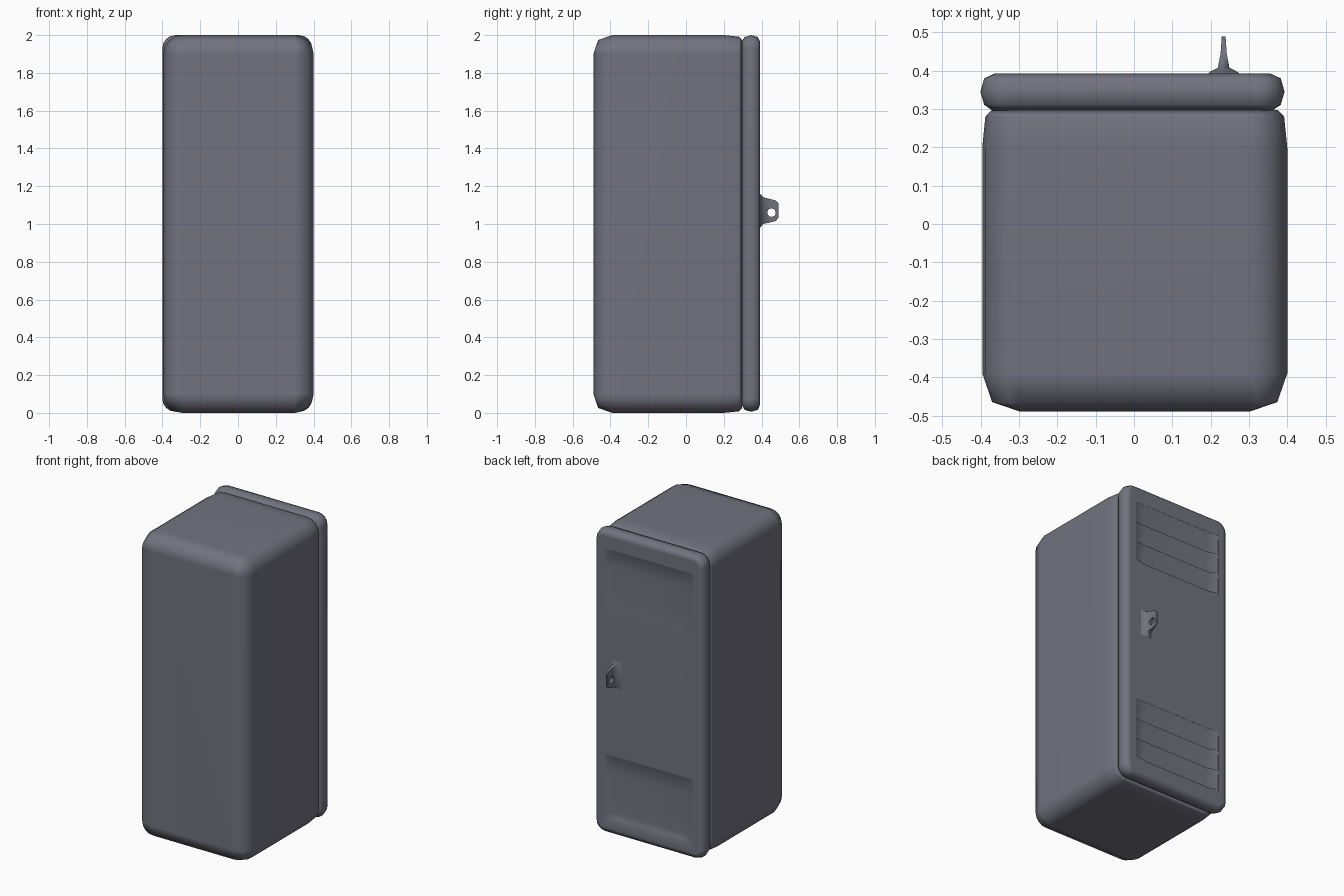
import bpy, bmesh, math

if "Cube" in bpy.data.objects:
    bpy.data.objects.remove(bpy.data.objects["Cube"])

# Dark blue-grey painted metal
paint = bpy.data.materials.new("dark_paint")
paint.diffuse_color = (0.17, 0.17, 0.215, 1)
paint.use_nodes = True
paint.node_tree.nodes["Principled BSDF"].inputs["Base Color"].default_value = paint.diffuse_color


def loft(name, rings):
    """Skin a list of equal-length point rings and cap both ends."""
    bm = bmesh.new()
    vs = [[bm.verts.new(p) for p in r] for r in rings]
    n = len(rings[0])
    for a, b in zip(vs, vs[1:]):
        for i in range(n):
            j = (i + 1) % n
            bm.faces.new((a[i], a[j], b[j], b[i]))
    bm.faces.new(vs[0])
    bm.faces.new(vs[-1])
    bmesh.ops.recalc_face_normals(bm, faces=bm.faces)
    me = bpy.data.meshes.new(name)
    bm.to_mesh(me)
    bm.free()
    me.materials.append(paint)
    ob = bpy.data.objects.new(name, me)
    bpy.context.collection.objects.link(ob)
    return ob


def rounded(cx, cz, hx, hz, y, inset, radius, segs=4):
    """Rounded rectangle ring in the xz plane."""
    hx, hz = hx - inset, hz - inset
    r = max(radius - inset, 0.004)
    pts = []
    for k, (sx, sz) in enumerate(((1, 1), (-1, 1), (-1, -1), (1, -1))):
        for i in range(segs + 1):
            a = math.pi / 2 * (k + i / segs)
            pts.append((cx + sx * (hx - r) + r * math.cos(a), y,
                        cz + sz * (hz - r) + r * math.sin(a)))
    return pts


def cut(ob, cutter):
    m = ob.modifiers.new("cut", 'BOOLEAN')
    m.operation, m.solver, m.object = 'DIFFERENCE', 'EXACT', cutter
    bpy.context.view_layer.objects.active = ob
    bpy.ops.object.modifier_apply(modifier=m.name)
    bpy.data.objects.remove(cutter, do_unlink=True)


def smooth(ob, angle):
    bpy.ops.object.select_all(action='DESELECT')
    ob.select_set(True)
    bpy.context.view_layer.objects.active = ob
    bpy.ops.object.shade_smooth_by_angle(angle=math.radians(angle))
    w = ob.modifiers.new("weighted", 'WEIGHTED_NORMAL')
    w.keep_sharp = True


# Cabinet: large rounding at the closed end, small at the door end
body = loft("cabinet_body", [
    rounded(0.002, 1.0, 0.398, 1.0, y, inset, 0.1)
    for y, inset in ((-0.49, 0.1), (-0.465, 0.026), (-0.39, 0), (0.2, 0),
                     (0.28, 0.008), (0.297, 0.024))])
smooth(body, 80)

# Door slab with rounded rim
door = loft("door", [
    rounded(-0.004, 1.003, 0.397, 0.997, y, inset, 0.07)
    for y, inset in ((0.296, 0.032), (0.311, 0.01), (0.345, 0), (0.38, 0.01),
                     (0.393, 0.038))])

# Louvre recesses: sawtooth profile, fading out at both ends
FACE = 0.393
for top in (1.88, 0.53):
    prof = [(0.43, top), (FACE - 0.001, top)]
    for k in range(1, 4):
        lip = top - 0.135 * k
        prof += [(0.355, lip + 0.016), (0.388 if k < 3 else FACE, lip)]
    prof.append((0.43, prof[-1][1]))
    rings = []
    for x, f in ((-0.325, 0.04), (-0.25, 1), (0.24, 1), (0.315, 0.04)):
        rings.append([(x, y if y > FACE else FACE - (FACE - y) * f, z)
                      for y, z in prof])
    cut(door, loft("louvre_cutter", rings))
smooth(door, 65)

# Padlock tab: flared base thinning to a plate with a hole
tab = loft("padlock_tab", [
    [(0.234 - h, y, z0), (0.234 + h, y, z0), (0.234 + h, y, z1), (0.234 - h, y, z1)]
    for y, h, z0, z1 in ((0.385, 0.05, 0.975, 1.165), (0.397, 0.036, 0.985, 1.155),
                         (0.408, 0.015, 1.0, 1.142), (0.445, 0.008, 1.008, 1.132),
                         (0.474, 0.006, 1.015, 1.125), (0.490, 0.005, 1.033, 1.11))])
bpy.ops.mesh.primitive_cylinder_add(vertices=20, radius=0.022, depth=0.2,
                                    location=(0.234, 0.453, 1.06),
                                    rotation=(0, math.pi / 2, 0))
cut(tab, bpy.context.object)
smooth(tab, 60)
